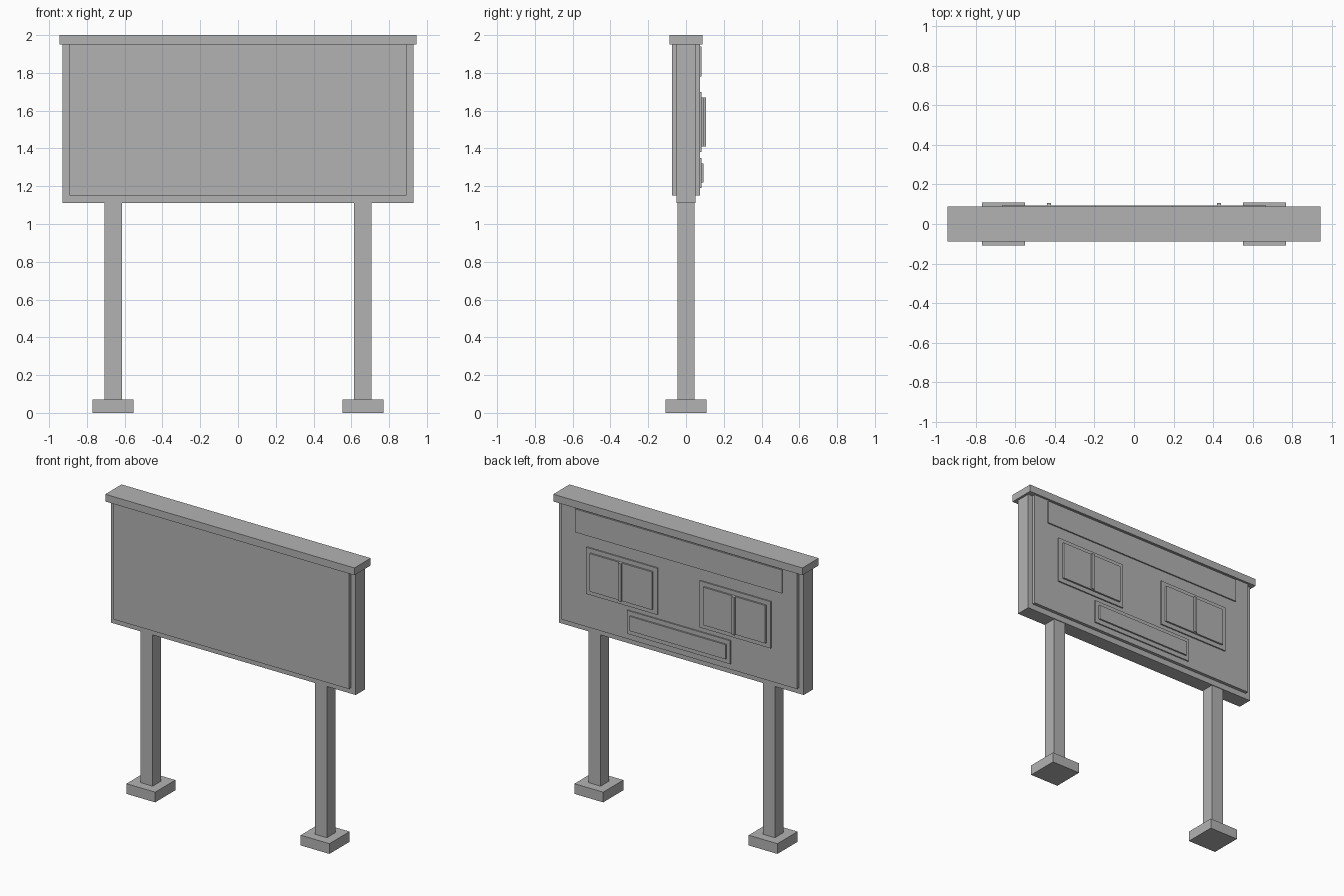
import bpy
import bmesh

cube = bpy.data.objects.get("Cube")
if cube:
    bpy.data.objects.remove(cube, do_unlink=True)

grey = bpy.data.materials.new("plain_grey")
grey.use_nodes = True
colour = (0.45, 0.45, 0.45, 1)
grey.diffuse_color = colour
grey.node_tree.nodes["Principled BSDF"].inputs["Base Color"].default_value = colour


def box(name, x, y, z):
    """Axis-aligned box given its (low, high) range on each axis."""
    mesh = bpy.data.meshes.new(name)
    bm = bmesh.new()
    bmesh.ops.create_cube(bm, size=1)
    for v in bm.verts:
        for i, (low, high) in enumerate((x, y, z)):
            v.co[i] = high if v.co[i] > 0 else low
    bm.to_mesh(mesh)
    bm.free()
    mesh.materials.append(grey)
    obj = bpy.data.objects.new(name, mesh)
    bpy.context.collection.objects.link(obj)
    return obj


def span(centre, half):
    return (centre - half, centre + half)


BACK = 0.073  # rear face of the back panel

# Cabinet, roof cap and the raised panels front and back
box("cabinet", span(0, 0.929), span(0, 0.051), (1.11, 1.95))
box("roof_cap", span(0, 0.945), span(0, 0.088), (1.95, 2.0))
box("front_panel", span(0, 0.893), (-BACK, -0.051), (1.15, 1.95))
box("back_panel", span(0, 0.893), (0.051, BACK), (1.15, 1.95))

# Title strip and lower display on the back
box("title_strip", span(0, 0.785), (BACK, 0.082), (1.78, 1.94))
box("lower_frame", span(0, 0.392), (BACK, 0.082), (1.19, 1.35))
box("lower_display", span(0, 0.365), (0.082, 0.093), (1.22, 1.32))

# Mirrored supports and score displays
for side, s in (("left", 1), ("right", -1)):
    post_x, score_x = 0.661 * s, 0.43 * s
    box(side + "_foot", span(post_x, 0.109), span(0, 0.109), (0, 0.07))
    box(side + "_post", span(post_x, 0.046), span(0, 0.046), (0.07, 1.11))
    box(side + "_score_frame", span(score_x, 0.27), (BACK, 0.082), (1.38, 1.70))
    box(side + "_score_display", span(score_x, 0.237), (0.082, 0.094), (1.41, 1.67))
    box(side + "_score_divider", span(score_x, 0.01), (0.094, 0.107), (1.41, 1.67))
